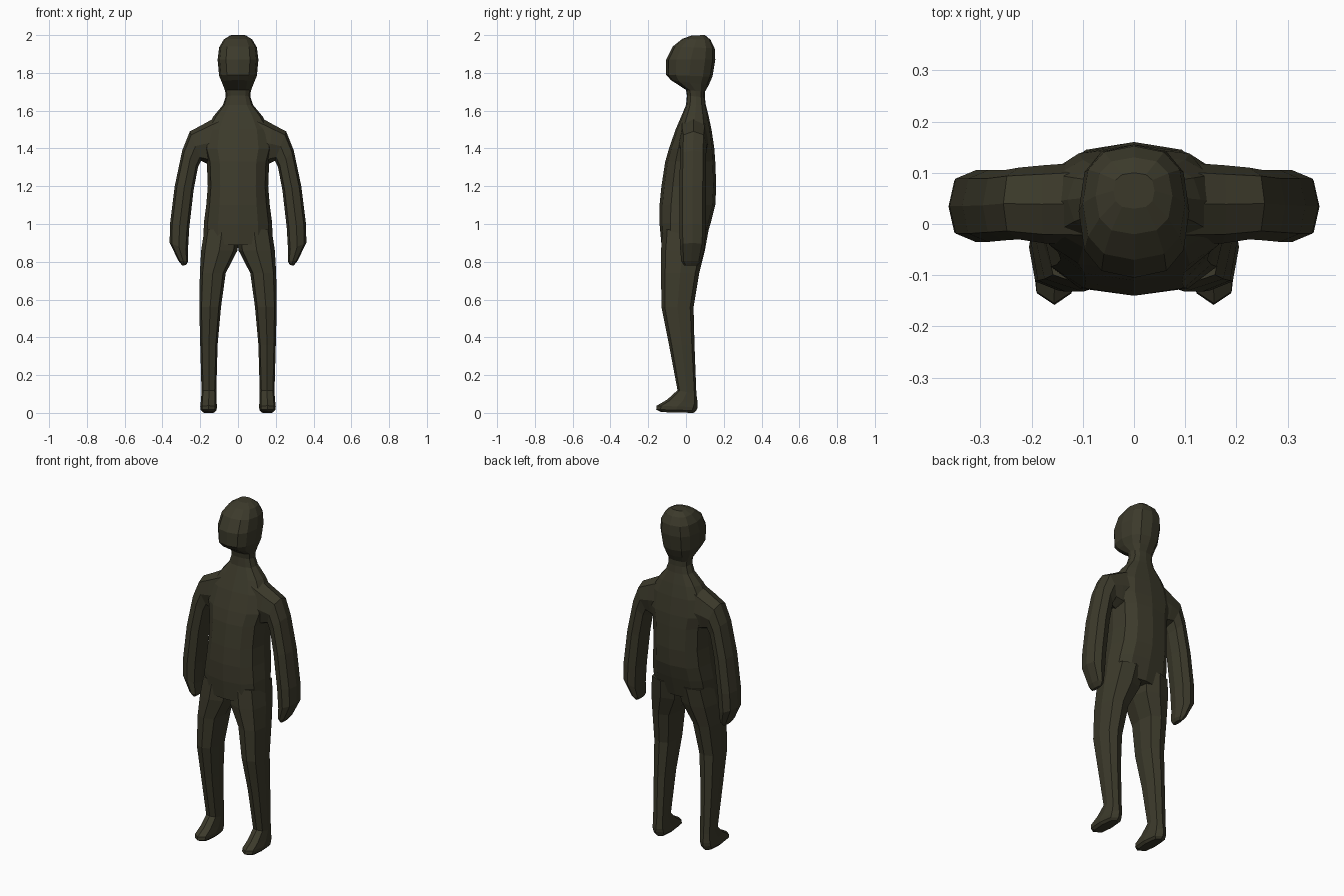
import bpy, bmesh, math
from mathutils import Vector

if "Cube" in bpy.data.objects:
    bpy.data.objects.remove(bpy.data.objects["Cube"])

skin = bpy.data.materials.new("dark_olive")
skin.diffuse_color = (0.045, 0.042, 0.024, 1)
skin.use_nodes = True
skin.node_tree.nodes["Principled BSDF"].inputs["Base Color"].default_value = skin.diffuse_color


def loft(name, rings, sides, power=2.6):
    """Skin a tube through rings given as (centre, half axis a, half axis b)."""
    bm = bmesh.new()
    loops = []
    for c, a, b in rings:
        loop = []
        for i in range(sides):
            t = 2 * math.pi * i / sides
            u, v = (math.copysign(abs(w) ** (2 / power), w) for w in (math.cos(t), math.sin(t)))
            loop.append(bm.verts.new(c + a * u + b * v))
        loops.append(loop)
    for lo, hi in zip(loops, loops[1:]):
        for i in range(sides):
            j = (i + 1) % sides
            bm.faces.new((lo[i], lo[j], hi[j], hi[i]))
    bm.faces.new(loops[0])
    bm.faces.new(loops[-1])
    bmesh.ops.recalc_face_normals(bm, faces=bm.faces)
    mesh = bpy.data.meshes.new(name)
    bm.to_mesh(mesh)
    bm.free()
    obj = bpy.data.objects.new(name, mesh)
    mesh.materials.append(skin)
    bpy.context.collection.objects.link(obj)
    return obj


def front_back(yf, zf, yb, zb, x0, x1):
    """Ring from a front point to a back point, spanning x0..x1."""
    f, b = Vector((0, yf, zf)), Vector((0, yb, zb))
    return ((f + b) / 2 + Vector(((x0 + x1) / 2, 0, 0)), (f - b) / 2, Vector(((x1 - x0) / 2, 0, 0)))


def out_in(s, xo, zo, xi, zi, y0, y1):
    """Ring from an outer point to an inner point, spanning y0..y1."""
    o, i = Vector((s * xo, 0, zo)), Vector((s * xi, 0, zi))
    return ((o + i) / 2 + Vector((0, (y0 + y1) / 2, 0)), (o - i) / 2, Vector((0, (y1 - y0) / 2, 0)))


# Torso, neck and head: front y z, back y z, half width
trunk = [
    (-.13, .89, .10, .90, .185), (-.14, 1.0, .135, 1.02, .18),
    (-.14, 1.1, .155, 1.1, .168), (-.13, 1.2, .16, 1.2, .16),
    (-.11, 1.33, .155, 1.33, .165), (-.09, 1.4, .15, 1.4, .185),
    (-.055, 1.5, .135, 1.5, .17), (-.025, 1.57, .12, 1.57, .13),
    (0, 1.63, .105, 1.63, .08), (.005, 1.68, .1, 1.67, .065),
    (0, 1.71, .1, 1.70, .068), (-.08, 1.762, .12, 1.735, .085),
    (-.105, 1.79, .14, 1.78, .10), (-.105, 1.87, .155, 1.87, .108),
    (-.07, 1.94, .152, 1.93, .10), (-.02, 1.98, .13, 1.975, .075),
    (.03, 1.998, .1, 2.0, .04),
]
body = loft("body", [front_back(*r[:4], -r[4], r[4]) for r in trunk], 12)

# Arm: outer x z, inner x z, y range
arm = [
    (.10, 1.575, .10, 1.30, -.04, .12), (.18, 1.53, .165, 1.32, -.038, .115),
    (.255, 1.49, .195, 1.335, -.03, .11), (.295, 1.39, .212, 1.30, -.032, .105),
    (.335, 1.2, .235, 1.18, -.035, .105), (.36, 1.0, .258, .98, -.035, .105),
    (.362, .9, .265, .86, -.032, .10), (.315, .805, .265, .80, -.025, .08),
    (.295, .78, .275, .783, -.01, .06),
]
# Leg and foot: front y z, back y z, x range
leg = [
    (-.125, .97, .12, .97, -.01, .178), (-.132, .86, .10, .86, .003, .195),
    (-.132, .74, .07, .74, .065, .202), (-.13, .56, .04, .56, .09, .205),
    (-.09, .36, .045, .36, .108, .2), (-.045, .12, .055, .10, .115, .193),
    (-.10, .07, .062, .05, .113, .197), (-.155, .038, .062, .03, .112, .2),
    (-.158, .018, .055, .012, .113, .198), (-.13, .004, .04, 0, .125, .185),
]
limbs = []
for s in (-1, 1):
    limbs.append(loft("arm", [out_in(s, *r) for r in arm], 8))
    limbs.append(loft("leg", [front_back(*r[:4], s * r[4], s * r[5]) for r in leg], 8, 2.9))

# Fuse the limbs into one skin
bpy.context.view_layer.objects.active = body
for limb in limbs:
    mod = body.modifiers.new("fuse", 'BOOLEAN')
    mod.operation = 'UNION'
    mod.solver = 'EXACT'
    mod.object = limb
    bpy.ops.object.modifier_apply(modifier=mod.name)
    bpy.data.objects.remove(limb)
